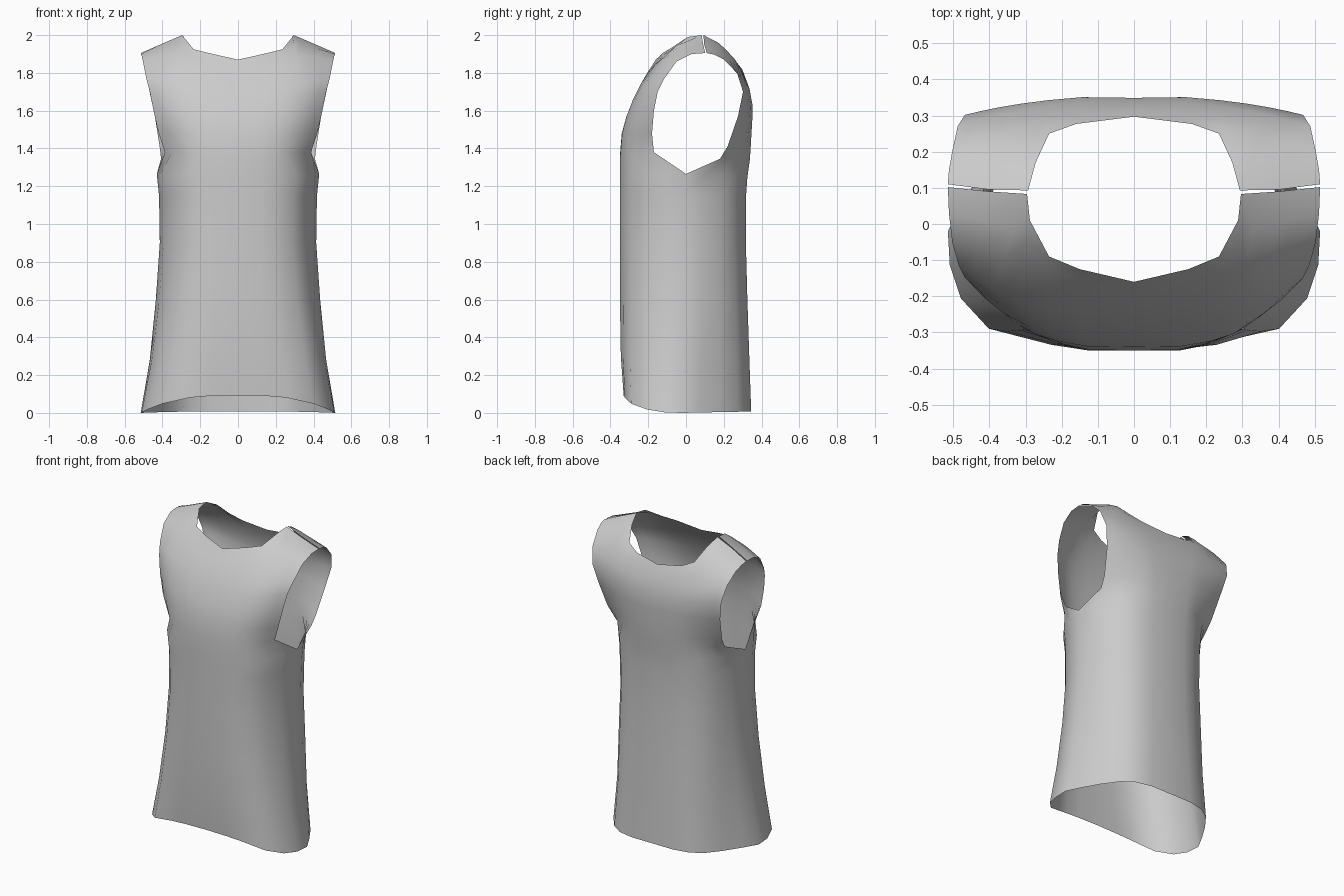
import bpy
import bmesh

# Cross-section fractions from centre line to side: width, and depth towards the edge
TORSO = ([0, .29, .49, .70, .84, .95, 1], [0, 0, .06, .18, .40, .69, 1])
HEM_FRONT = ([0, .29, .49, .78, .93, .99, 1], [0, 0, .02, .13, .40, .70, 1])
HEM_BACK = ([0, .29, .49, .64, .78, .91, 1], [0, 0, .06, .20, .46, .76, 1])
CHEST_FRONT = ([0, .31, .51, .66, .80, .91, 1], [0, .01, .10, .23, .46, .72, 1])
CHEST_BACK = ([0, .31, .51, .66, .80, .91, 1], [0, -.04, .14, .33, .56, .79, 1])

# Each row: centre y, centre z, edge x, edge y, edge z
front_body = [(-.33, .092, .515, -.02, 0), (-.345, .3, .467, -.02, .28),
              (-.35, .6, .435, -.02, .6), (-.35, .9, .414, -.02, .9),
              (-.35, 1.15, .418, -.01, 1.15), (-.35, 1.25, .43, 0, 1.265)]
front_chest = [(-.35, 1.36, .387, -.17, 1.38), (-.34, 1.48, .42, -.18, 1.48),
               (-.315, 1.57, .447, -.17, 1.6), (-.28, 1.66, .467, -.15, 1.7),
               (-.245, 1.73, .485, -.115, 1.77)]
back_body = [(.345, .008, .515, -.02, 0), (.335, .3, .467, -.02, .28),
             (.325, .6, .435, -.02, .6), (.317, .9, .414, -.02, .9),
             (.318, 1.15, .418, -.01, 1.15), (.325, 1.25, .43, 0, 1.265)]
back_chest = [(.332, 1.34, .407, .18, 1.345), (.338, 1.41, .415, .22, 1.41),
              (.348, 1.55, .44, .275, 1.57), (.349, 1.63, .468, .302, 1.7),
              (.333, 1.71, .488, .27, 1.8)]

# Shoulder rows, ending at the neckline and shoulder seam
front_top = [
    [(0, -.205, 1.80), (.14, -.19, 1.815), (.24, -.165, 1.84), (.31, -.12, 1.88),
     (.36, -.095, 1.89), (.43, -.07, 1.88), (.503, -.05, 1.86)],
    [(0, -.18, 1.838), (.145, -.155, 1.86), (.238, -.125, 1.885), (.30, -.05, 1.945),
     (.33, -.01, 1.96), (.42, .01, 1.93), (.512, .03, 1.9)],
    [(0, -.16, 1.87), (.15, -.125, 1.904), (.235, -.09, 1.925), (.288, .01, 1.99),
     (.296, .083, 2.0), (.40, .09, 1.955), (.515, .102, 1.905)]]
back_top = [
    [(0, .318, 1.765), (.15, .307, 1.785), (.24, .29, 1.82), (.30, .26, 1.87),
     (.35, .24, 1.88), (.43, .225, 1.875), (.503, .20, 1.872)],
    [(0, .307, 1.795), (.155, .29, 1.82), (.238, .27, 1.85), (.29, .21, 1.925),
     (.32, .165, 1.955), (.42, .15, 1.925), (.512, .15, 1.897)],
    [(0, .297, 1.82), (.16, .277, 1.845), (.235, .25, 1.88), (.272, .17, 1.96),
     (.293, .093, 2.0), (.40, .095, 1.955), (.515, .11, 1.905)]]


def section(row, shape, power=2):
    yc, zc, xe, ye, ze = row
    return [(xe * f, yc + (ye - yc) * g, zc + (ze - zc) * f ** power)
            for f, g in zip(*shape)]


def body_section(row, hem):
    # blend from the hem outline to the rounder torso outline as the body narrows
    t = min(1, max(0, (row[2] - .42) / .07))
    shape = [[a + (b - a) * t for a, b in zip(s, h)] for s, h in zip(TORSO, hem)]
    return section(row, shape, 3)


def add_panel(bm, body, hem, chest, chest_shape, top, flip):
    rows = [body_section(r, hem) for r in body]
    rows += [section(r, chest_shape) for r in chest] + top
    grid = []
    for half in rows:
        full = [(-x, y, z) for x, y, z in reversed(half[1:])] + half
        grid.append([bm.verts.new(p) for p in full])
    for a, b in zip(grid, grid[1:]):
        for j in range(len(a) - 1):
            quad = [a[j], a[j + 1], b[j + 1], b[j]]
            bm.faces.new(quad[::-1] if flip else quad)


# Vest: front and back panels welded along the side seams, open at the shoulders
bm = bmesh.new()
add_panel(bm, front_body, HEM_FRONT, front_chest, CHEST_FRONT, front_top, False)
add_panel(bm, back_body, HEM_BACK, back_chest, CHEST_BACK, back_top, True)
bmesh.ops.remove_doubles(bm, verts=bm.verts[:], dist=.003)
mesh = bpy.data.meshes.new("vest_body")
bm.to_mesh(mesh)
bm.free()
vest = bpy.data.objects.new("vest_body", mesh)
bpy.context.collection.objects.link(vest)
for p in mesh.polygons:
    p.use_smooth = True
